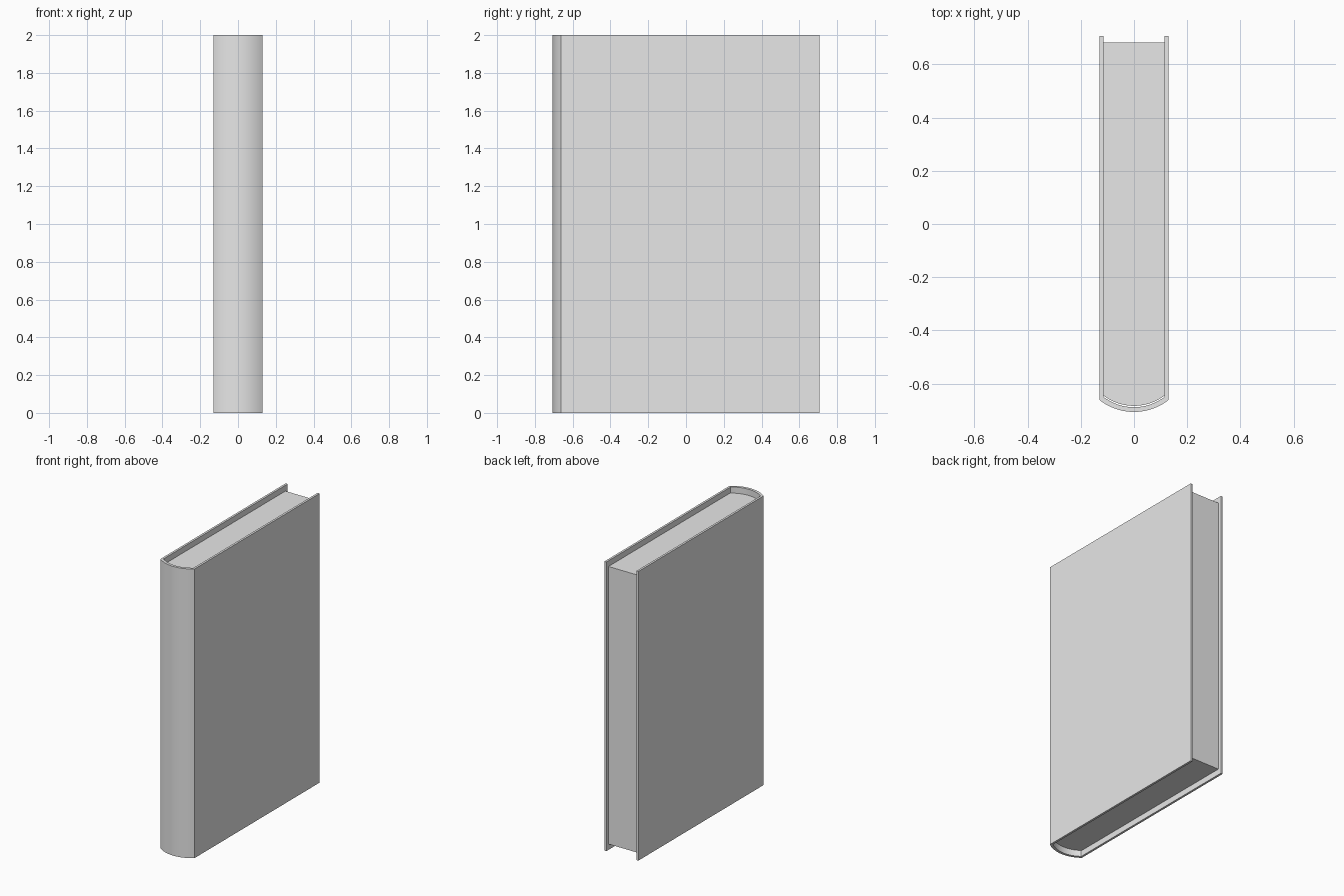
import bpy
import bmesh
import math

cube = bpy.data.objects.get("Cube")
if cube:
    bpy.data.objects.remove(cube, do_unlink=True)

HEIGHT = 2.0
HALF_DEPTH = 0.707
OUTER, INNER = 0.13, 0.115   # half widths outside and inside the cover

grey = bpy.data.materials.new("plain grey")
grey.use_nodes = True
grey.diffuse_color = (0.8, 0.8, 0.8, 1)
grey.node_tree.nodes["Principled BSDF"].inputs["Base Color"].default_value = (0.8, 0.8, 0.8, 1)


def arc(half_width, y_edge, y_mid, steps=20):
    """Shallow circular arc from -x to +x, bulging towards the front."""
    sag = y_edge - y_mid
    radius = (half_width ** 2 + sag ** 2) / (2 * sag)
    sweep = math.asin(half_width / radius)
    angles = [sweep * (2 * i / steps - 1) for i in range(steps + 1)]
    return [(radius * math.sin(a), y_mid + radius * (1 - math.cos(a))) for a in angles]


def prism(name, outline, z_low, z_high):
    """Extrude a closed plan outline straight up."""
    bm = bmesh.new()
    base = bm.faces.new([bm.verts.new((x, y, z_low)) for x, y in outline])
    top = bmesh.ops.extrude_face_region(bm, geom=[base])["geom"]
    verts = [v for v in top if isinstance(v, bmesh.types.BMVert)]
    bmesh.ops.translate(bm, verts=verts, vec=(0, 0, z_high - z_low))
    bmesh.ops.recalc_face_normals(bm, faces=bm.faces)
    mesh = bpy.data.meshes.new(name)
    bm.to_mesh(mesh)
    bm.free()
    mesh.materials.append(grey)
    obj = bpy.data.objects.new(name, mesh)
    bpy.context.collection.objects.link(obj)
    bpy.ops.object.select_all(action="DESELECT")
    obj.select_set(True)
    bpy.context.view_layer.objects.active = obj
    bpy.ops.object.shade_smooth_by_angle(angle=math.radians(30))
    return obj


# Cover: two boards and a rounded spine as one wrapped sheet
outside = arc(OUTER, -0.662, -HALF_DEPTH)
inside = arc(INNER, -0.65, -0.689)
cover = ([(-OUTER, HALF_DEPTH)] + outside + [(OUTER, HALF_DEPTH), (INNER, HALF_DEPTH)]
         + inside[::-1] + [(-INNER, HALF_DEPTH)])
prism("cover", cover, 0, HEIGHT)

# Page block: set in from the cover at the top, bottom and open side
pages = arc(INNER, -0.645, -0.684) + [(INNER, 0.683), (-INNER, 0.683)]
prism("page_block", pages, 0.04, HEIGHT - 0.04)
